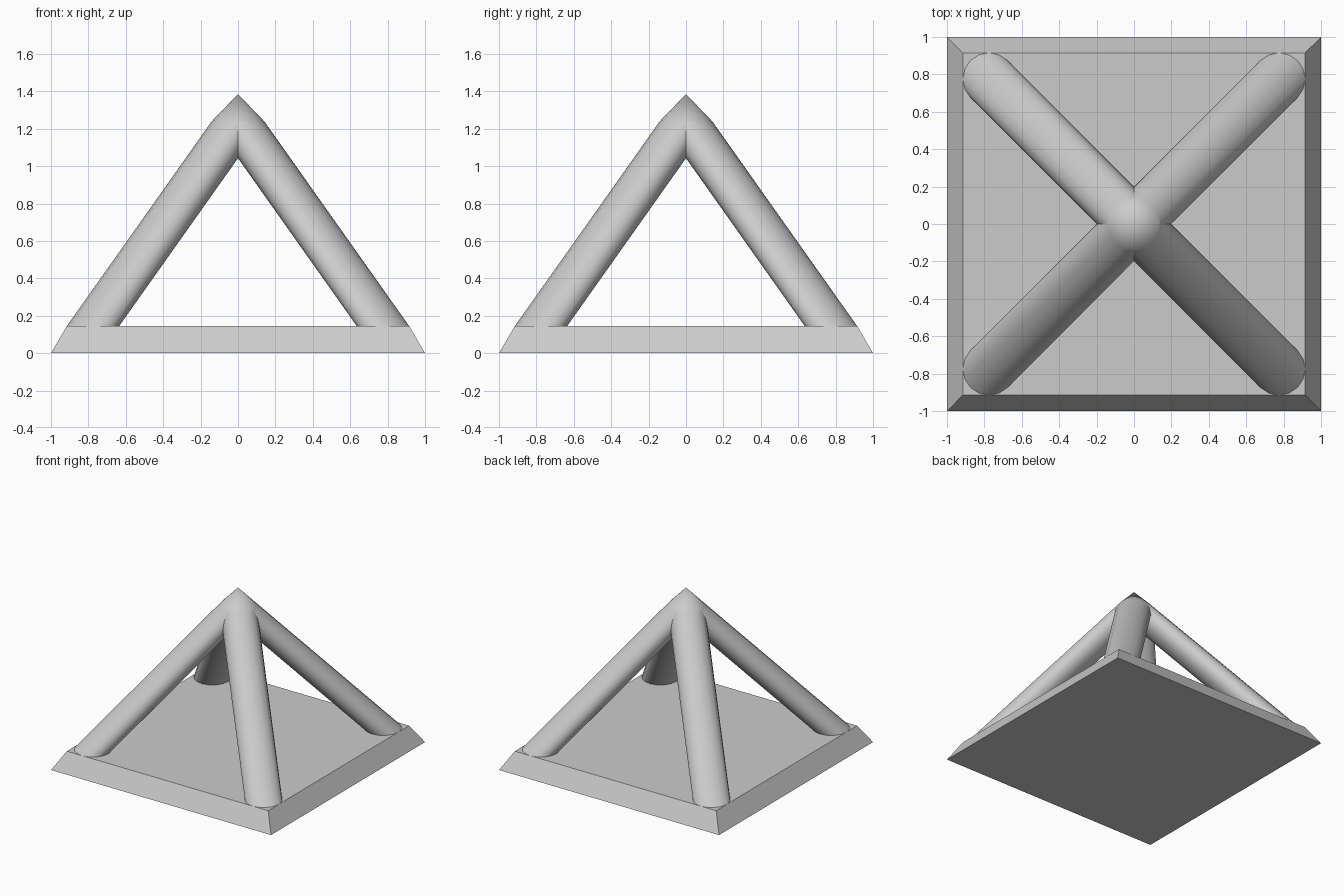
import bpy, bmesh
from math import cos, sin, pi, radians

cube = bpy.data.objects.get("Cube")
if cube:
    bpy.data.objects.remove(cube, do_unlink=True)

BASE_TOP, JOINT, APEX = 0.145, 1.24, 1.385
FOOT, RADIUS, SIDES = 0.775, 0.14, 16

grey = bpy.data.materials.new("light grey")
grey.use_nodes = True
colour = (0.6, 0.6, 0.6, 1)
grey.diffuse_color = colour
grey.node_tree.nodes["Principled BSDF"].inputs["Base Color"].default_value = colour


def loft(name, rings, smooth=False):
    """Join rings of points with side faces and cap both ends."""
    bm = bmesh.new()
    loops = [[bm.verts.new(p) for p in ring] for ring in rings]
    for low, high in zip(loops, loops[1:]):
        n = len(low)
        for i in range(n):
            j = (i + 1) % n
            if len(high) == 1:
                bm.faces.new((low[i], low[j], high[0]))
            else:
                bm.faces.new((low[i], low[j], high[j], high[i]))
    for loop in (loops[0], loops[-1]):
        if len(loop) > 2:
            bm.faces.new(loop)
    bmesh.ops.recalc_face_normals(bm, faces=bm.faces)
    mesh = bpy.data.meshes.new(name)
    bm.to_mesh(mesh)
    bm.free()
    mesh.materials.append(grey)
    obj = bpy.data.objects.new(name, mesh)
    bpy.context.collection.objects.link(obj)
    if smooth:
        bpy.ops.object.select_all(action='DESELECT')
        obj.select_set(True)
        bpy.context.view_layer.objects.active = obj
        bpy.ops.object.shade_smooth_by_angle(angle=radians(40))
    return obj


def square(h, z):
    return [(-h, -h, z), (h, -h, z), (h, h, z), (-h, h, z)]


def circle(x, y, z):
    angles = [2 * pi * i / SIDES for i in range(SIDES)]
    return [(x + RADIUS * cos(a), y + RADIUS * sin(a), z) for a in angles]


# Bevelled square base
loft("base", [square(1, 0), square(0.915, BASE_TOP)])

# Four slanted legs meeting at the joint, with level circular ends
for side, sx in (("left", 1), ("right", -1)):
    for end, sy in (("front", -1), ("back", 1)):
        loft(f"{end}_{side}_leg",
             [circle(sx * FOOT, sy * FOOT, BASE_TOP), circle(0, 0, JOINT)], True)

# Pointed cap
loft("cap", [circle(0, 0, JOINT), [(0, 0, APEX)]], True)
